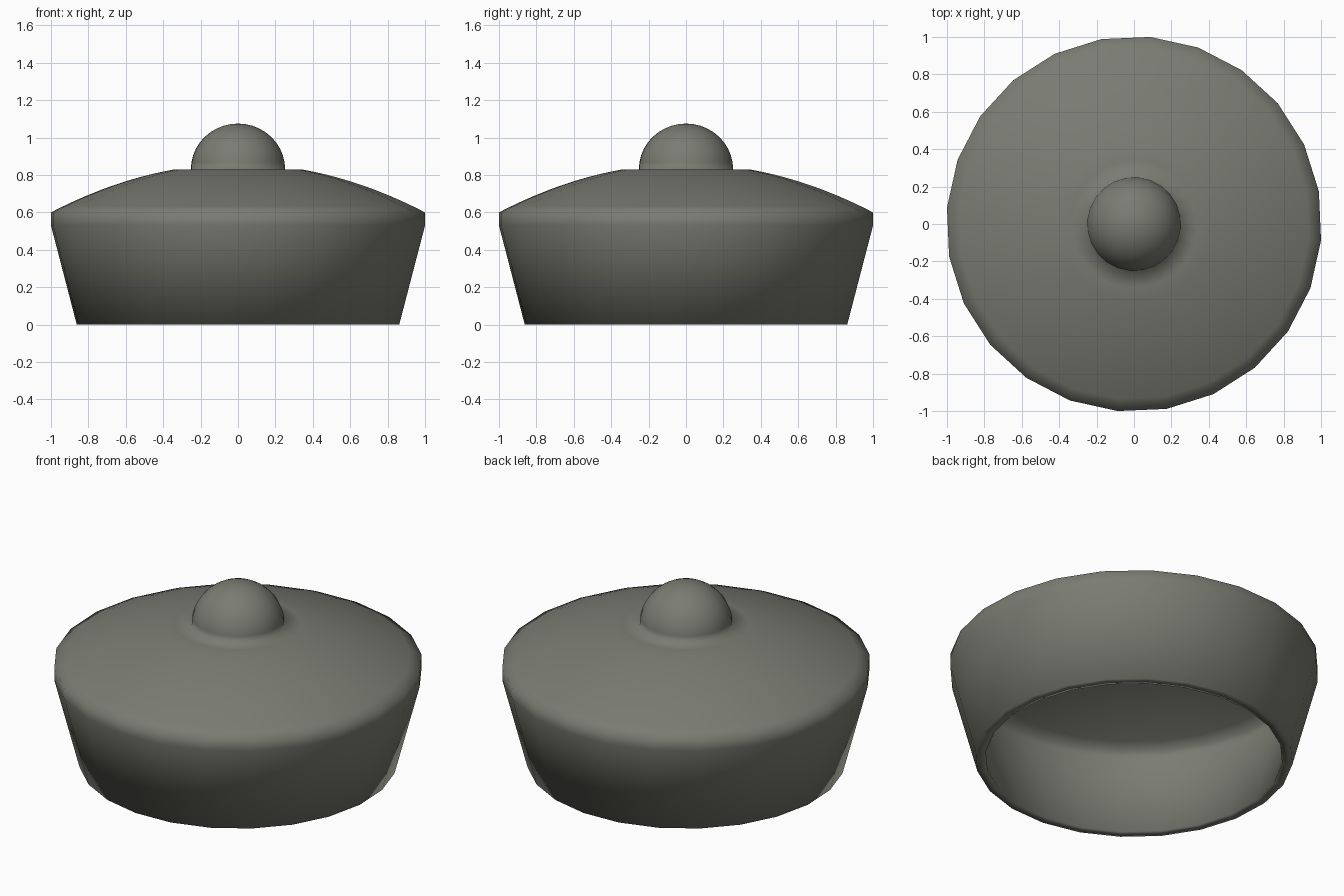
import bpy, bmesh, math
from mathutils import Matrix

if "Cube" in bpy.data.objects:
    bpy.data.objects.remove(bpy.data.objects["Cube"])

SIDES = 24
FIT = 1 / math.cos(math.radians(5))   # corners sit 5 degrees off the axes
WALL = 0.05
ROOF_STEPS = 10


def dome(outer_r, drop):
    radii = [outer_r + (0.34 - outer_r) * i / ROOF_STEPS for i in range(ROOF_STEPS + 1)]
    return [(r, 0.86 - 0.26 * r * r - drop) for r in radii]


def knob(radius, base):
    steps = 10
    return [(radius * math.cos(i * math.pi / 2 / steps),
             base + (radius - 0.007) * math.sin(i * math.pi / 2 / steps))
            for i in range(steps + 1)]


# outer skin: flared wall, rim band, curved roof, round knob
outer = [(0.862, 0.0), (1.0, 0.53)] + dome(1.0, 0) + knob(0.252, 0.83)

# inner skin: same shape set in by the wall thickness
inner = [(0.806, 0.0), (0.95, 0.54)] + dome(0.94, WALL) + knob(0.202, 0.83 - WALL)

profile = inner[::-1] + outer

# revolve the section around z
bm = bmesh.new()
verts = [bm.verts.new((r * FIT, 0, z)) for r, z in profile]
edges = [bm.edges.new(pair) for pair in zip(verts, verts[1:])]
bmesh.ops.spin(bm, geom=verts + edges, cent=(0, 0, 0), axis=(0, 0, 1),
               angle=2 * math.pi, steps=SIDES, use_merge=False, use_duplicate=False)
bmesh.ops.remove_doubles(bm, verts=bm.verts, dist=0.0005)
bmesh.ops.rotate(bm, verts=bm.verts, cent=(0, 0, 0),
                 matrix=Matrix.Rotation(math.radians(10), 3, 'Z'))
bmesh.ops.recalc_face_normals(bm, faces=bm.faces)
for f in bm.faces:
    f.smooth = True

mesh = bpy.data.meshes.new("domed_lid")
bm.to_mesh(mesh)
bm.free()

# single olive grey colour
mat = bpy.data.materials.new("olive grey")
mat.diffuse_color = (0.195, 0.2, 0.167, 1)
mat.use_nodes = True
mat.node_tree.nodes["Principled BSDF"].inputs["Base Color"].default_value = mat.diffuse_color
mesh.materials.append(mat)

lid = bpy.data.objects.new("domed_lid", mesh)
bpy.context.collection.objects.link(lid)
